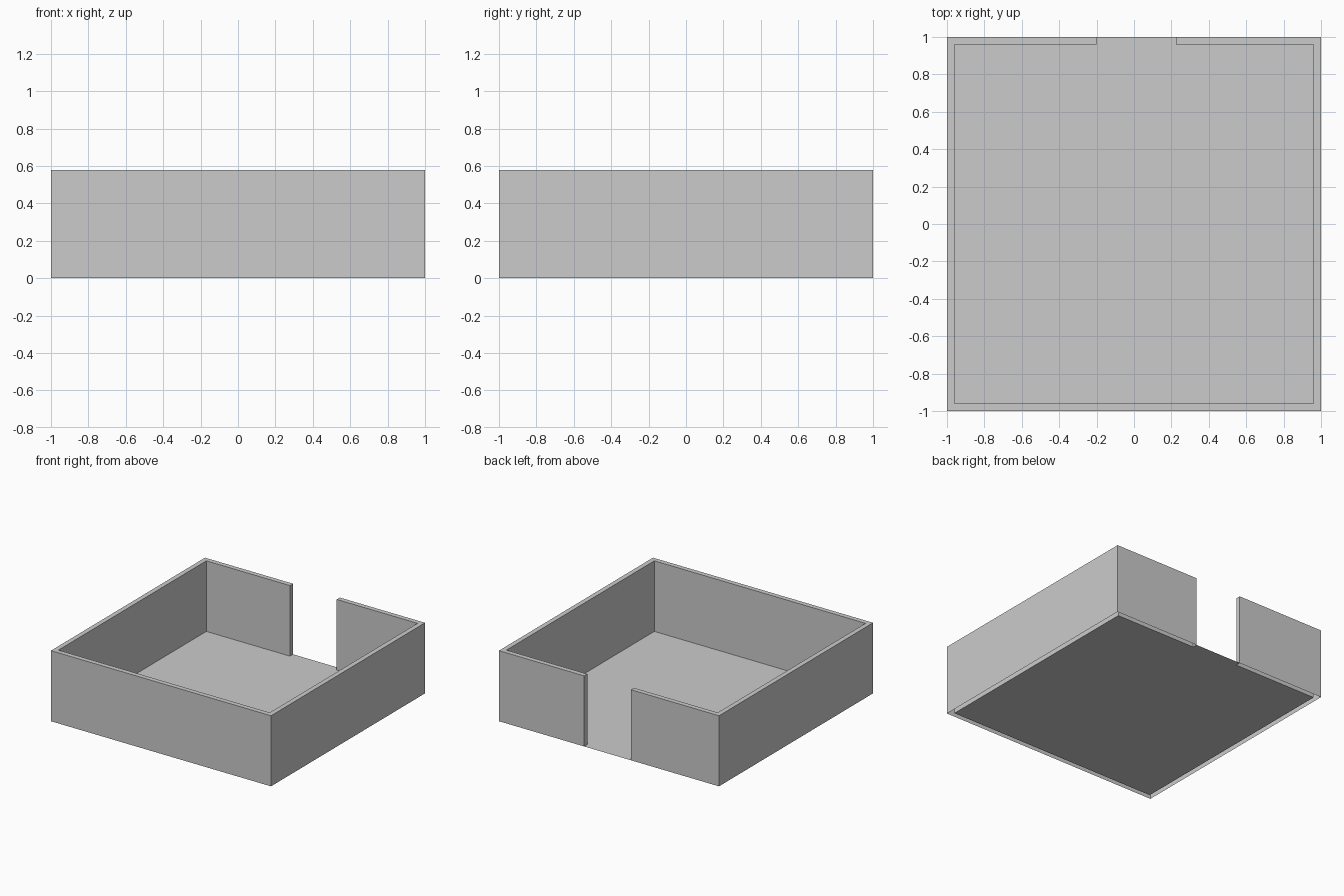
import bpy, bmesh

if "Cube" in bpy.data.objects:
    bpy.data.objects.remove(bpy.data.objects["Cube"])

HEIGHT = 0.58
INNER = 0.96            # inner wall face; outer face is at 1
DOOR_L, DOOR_R = -0.2, 0.225

# matching outer and inner outlines, running from one door jamb round to the other
def outline(r):
    return [(DOOR_L, r), (-r, r), (-r, -r), (r, -r), (r, r), (DOOR_R, r)]

outer, inner = outline(1.0), outline(INNER)

def add_object(name, bm):
    mesh = bpy.data.meshes.new(name)
    bm.to_mesh(mesh)
    bm.free()
    obj = bpy.data.objects.new(name, mesh)
    bpy.context.collection.objects.link(obj)
    return obj

# walls: hollow shell, open underneath, with flat top rim and door jambs
bm = bmesh.new()
ring = lambda pts, z: [bm.verts.new((x, y, z)) for x, y in pts]
ob, ot = ring(outer, 0), ring(outer, HEIGHT)
ib, it = ring(inner, 0), ring(inner, HEIGHT)
for i in range(len(outer) - 1):
    j = i + 1
    bm.faces.new((ob[i], ob[j], ot[j], ot[i]))
    bm.faces.new((ib[j], ib[i], it[i], it[j]))
    bm.faces.new((ot[i], ot[j], it[j], it[i]))
bm.faces.new((ib[0], ob[0], ot[0], it[0]))
bm.faces.new((ob[-1], ib[-1], it[-1], ot[-1]))
add_object("walls", bm)

# floor: thin sheet filling the room and the doorway
bm = bmesh.new()
pts = inner + [(DOOR_R, 1.0), (DOOR_L, 1.0)]
bm.faces.new([bm.verts.new((x, y, 0)) for x, y in pts])
add_object("floor", bm)
